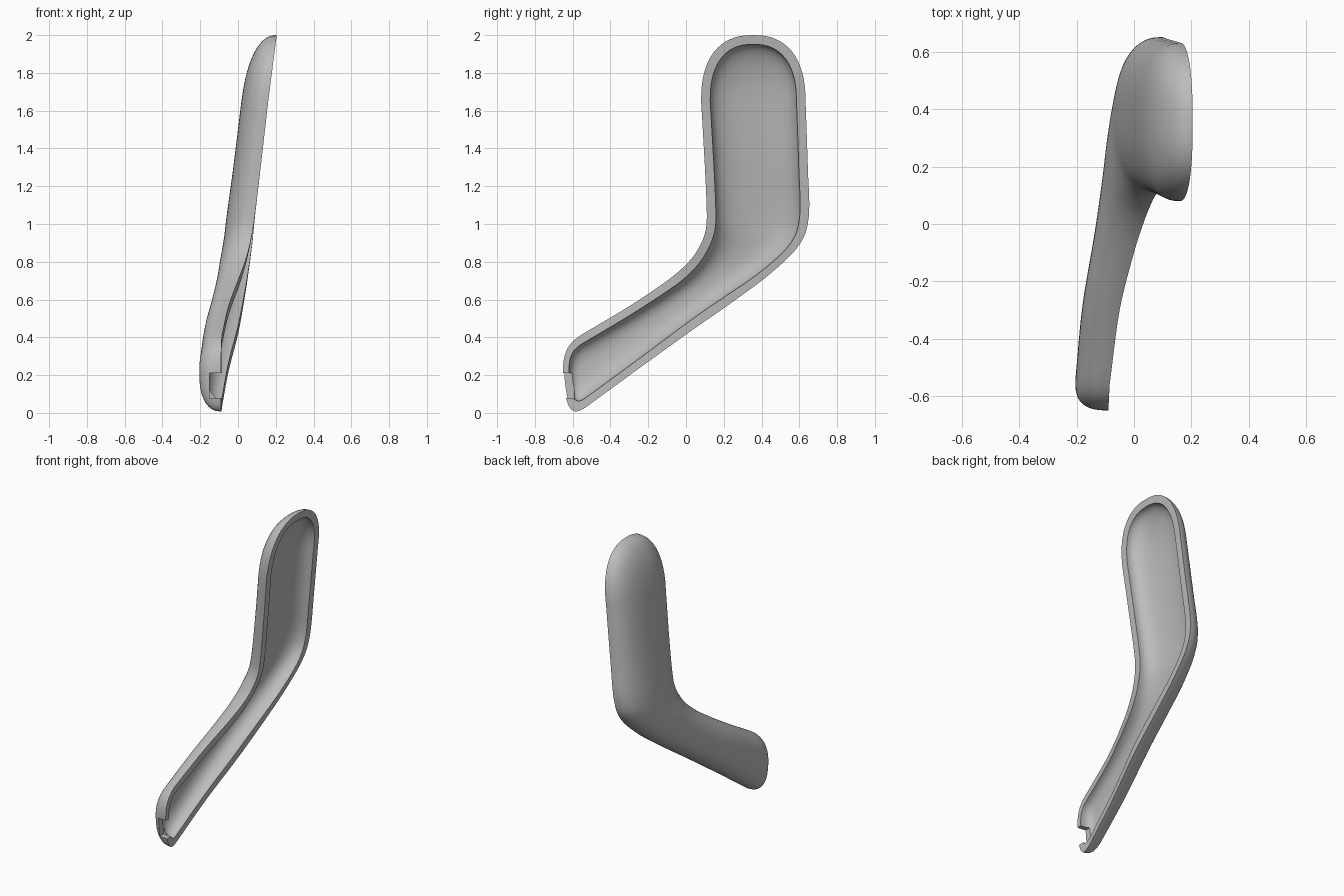
import bpy, bmesh, math
from mathutils import Vector

cube = bpy.data.objects.get("Cube")
if cube:
    bpy.data.objects.remove(cube, do_unlink=True)

# Stations along the bent grip: front edge y,z / back edge y,z / rim x / depth
STATIONS = [Vector(s) for s in (
    (-.665, .335, -.625, -.03, -.09, .115),
    (-.56, .41, -.53, .03, -.085, .12),
    (-.30, .565, -.27, .22, -.05, .13),
    (-.10, .70, .00, .415, .00, .14),
    (.00, .785, .25, .59, .032, .145),
    (.06, .86, .45, .74, .055, .15),
    (.10, .95, .60, .89, .075, .15),
    (.11, 1.05, .65, 1.04, .09, .15),
    (.10, 1.30, .645, 1.30, .12, .145),
    (.08, 1.65, .633, 1.65, .16, .142),
    (.08, 2.0, .63, 2.0, .205, .14))]
LAST = len(STATIONS) - 1
ROUND = 2.4      # squareness of the rounded cross-section
AROUND = 32      # segments across the shell
CAP = 16         # segments along each rounded end


def station(s):
    """Smooth station between the listed ones, straight inside the end caps."""
    i = min(int(s), LAST - 1)
    t = s - i
    b, c = STATIONS[i], STATIONS[i + 1]
    if i in (0, LAST - 1):
        return b.lerp(c, t)
    a, d = STATIONS[i - 1], STATIONS[i + 2]
    if i == 1:
        a = 2 * b - c
    if i == LAST - 2:
        d = 2 * c - b
    return 0.5 * (2 * b + (c - a) * t + (2 * a - 5 * b + 4 * c - d) * t * t
                  + (3 * b - a - 3 * c + d) * t ** 3)


def samples(foot_trim, top_trim):
    """Pairs of path position and size factor, shrinking to a point at the ends."""
    out = []
    for k in range(CAP, 0, -1):
        a = k / CAP * math.pi / 2
        out.append((1 - (1 - foot_trim) * math.sin(a) ** (2 / 3),
                    max(math.cos(a), 0) ** (2 / 3) if k < CAP else 0))
    steps = (LAST - 2) * 6
    out += [(1 + j / 6, 1) for j in range(steps + 1)]
    for k in range(1, CAP + 1):
        a = k / CAP * math.pi / 2
        out.append((LAST - 1 + (1 - top_trim) * math.sin(a) ** (2 / ROUND),
                    math.cos(a) ** (2 / ROUND) if k < CAP else 0))
    return out


def skin(bm, inset, foot_trim, top_trim):
    """Grid of vertices for one side of the wall."""
    rows = []
    for s, size in samples(foot_trim, top_trim):
        ay, az, by, bz, rim, depth = station(s)
        mid = Vector((rim, (ay + by) / 2, (az + bz) / 2))
        half = Vector((0, (by - ay) / 2, (bz - az) / 2))
        half *= (half.length - inset) / half.length * size
        drop = (depth - inset * 0.8) * size
        row = []
        for j in range(AROUND + 1):
            a = math.pi * j / AROUND
            c, n = math.cos(a), max(math.sin(a), 0)
            side = math.copysign(abs(c) ** (2 / ROUND), c)
            deep = n ** (2 / ROUND) if 0 < j < AROUND else 0
            row.append(bm.verts.new(mid + half * side - Vector((drop * deep, 0, 0))))
        rows.append(row)
    return rows


# Half shell: outer skin, inner skin and the flat rim joining them
bm = bmesh.new()
outer = skin(bm, 0, 0, 0)
inner = skin(bm, .048, .3, .14)
for r in range(len(outer) - 1):
    for j in range(AROUND):
        for g in (outer, inner):
            bm.faces.new((g[r][j], g[r + 1][j], g[r + 1][j + 1], g[r][j + 1]))
    for j in (0, AROUND):
        bm.faces.new((outer[r][j], outer[r + 1][j], inner[r + 1][j], inner[r][j]))
bmesh.ops.remove_doubles(bm, verts=bm.verts, dist=1e-5)
bmesh.ops.dissolve_degenerate(bm, edges=bm.edges, dist=1e-6)
bmesh.ops.recalc_face_normals(bm, faces=bm.faces)
mesh = bpy.data.meshes.new("grip_shell")
bm.to_mesh(mesh)
bm.free()
shell = bpy.data.objects.new("grip_shell", mesh)
bpy.context.collection.objects.link(shell)

# Grey plastic
grey = bpy.data.materials.new("grey_plastic")
grey.use_nodes = True
colour = (.5, .5, .5, 1)
grey.diffuse_color = colour
grey.node_tree.nodes["Principled BSDF"].inputs["Base Color"].default_value = colour
mesh.materials.append(grey)

# Cable notch through the foot wall
bpy.ops.mesh.primitive_cube_add(size=1, location=(-.05, -.66, .145))
cutter = bpy.context.object
cutter.name = "notch_cutter"
cutter.scale = (.2, .14, .13)
cutter.hide_render = True
cut = shell.modifiers.new("cable_notch", "BOOLEAN")
cut.object = cutter
cut.operation = "DIFFERENCE"
cut.solver = "EXACT"
bpy.ops.object.select_all(action="DESELECT")
shell.select_set(True)
bpy.context.view_layer.objects.active = shell
bpy.ops.object.modifier_apply(modifier=cut.name)
bpy.data.objects.remove(cutter, do_unlink=True)
bpy.ops.object.shade_smooth_by_angle(angle=math.radians(35))
